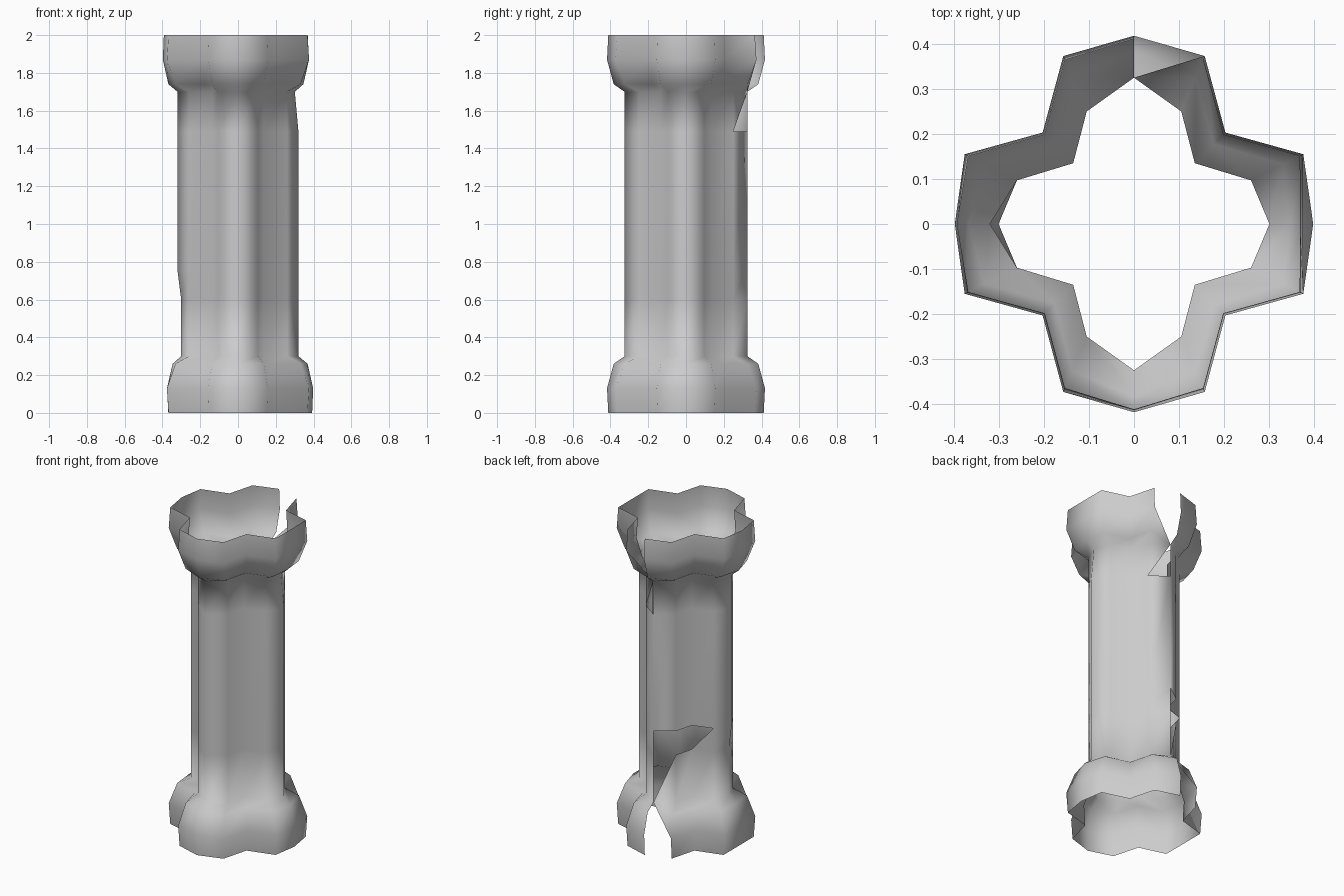
import bpy, bmesh

if "Cube" in bpy.data.objects:
    bpy.data.objects.remove(bpy.data.objects["Cube"])

# Quarter outlines of the four-lobed section, from +y round to +x
SHAFT = [(0, .325), (.105, .25), (.135, .135), (.26, .097), (.32, 0)]
FLARE = [(0, .418), (.157, .373), (.203, .203), (.376, .155), (.398, 0)]


def full(q):
    """Mirror a quarter outline into the closed 16-point section (clockwise)."""
    right = q + [(x, -y) for x, y in q[-2::-1]]
    return right + [(-x, y) for x, y in right[-2:0:-1]]


# Height and amount of flare, bottom to top
RINGS = [(0, .93), (.13, 1), (.26, .62), (.30, 0), (.60, 0), (.75, 0),
         (1.49, 0), (1.70, 0), (1.74, .62), (1.87, 1), (2.0, .93)]

bm = bmesh.new()
shaft, flare = full(SHAFT), full(FLARE)
grid = []
for z, f in RINGS:
    row = []
    for i in range(16):
        x = shaft[i][0] * (1 - f) + flare[i][0] * f
        y = shaft[i][1] * (1 - f) + flare[i][1] * f
        # Flattened lobe tips: upper right and lower left
        if (i == 4 and z >= 1.7) or (i == 12 and z <= .6):
            x *= .94
        row.append(bm.verts.new((x, y, z)))
    grid.append(row)

# Broken-out panels at the back: bottom left and top right
gaps = {(r, 15) for r in range(6) if r < 5} | {(4, 14), (4, 13)}
gaps |= {(r, 0) for r in (6, 7, 8, 9)}

for r in range(len(RINGS) - 1):
    for i in range(16):
        if (r, i) not in gaps:
            j = (i + 1) % 16
            bm.faces.new((grid[r][j], grid[r][i], grid[r + 1][i], grid[r + 1][j]))

# Jagged remnants around the breaks, as (ring, point) corners
for tri in [((1, 15), (2, 15), (3, 0)), ((2, 15), (3, 15), (3, 0)),
            ((3, 0), (3, 15), (4, 15)), ((4, 14), (4, 13), (5, 13)),
            ((9, 1), (8, 1), (7, 0)), ((8, 1), (7, 1), (7, 0)),
            ((7, 1), (6, 1), (7, 0))]:
    bm.faces.new([grid[r][i] for r, i in tri])

bmesh.ops.delete(bm, geom=[v for v in bm.verts if not v.link_faces], context='VERTS')
bmesh.ops.recalc_face_normals(bm, faces=bm.faces)
mesh = bpy.data.meshes.new("broken_column")
bm.to_mesh(mesh)
bm.free()

column = bpy.data.objects.new("broken_column", mesh)
bpy.context.collection.objects.link(column)
for p in mesh.polygons:
    p.use_smooth = True
